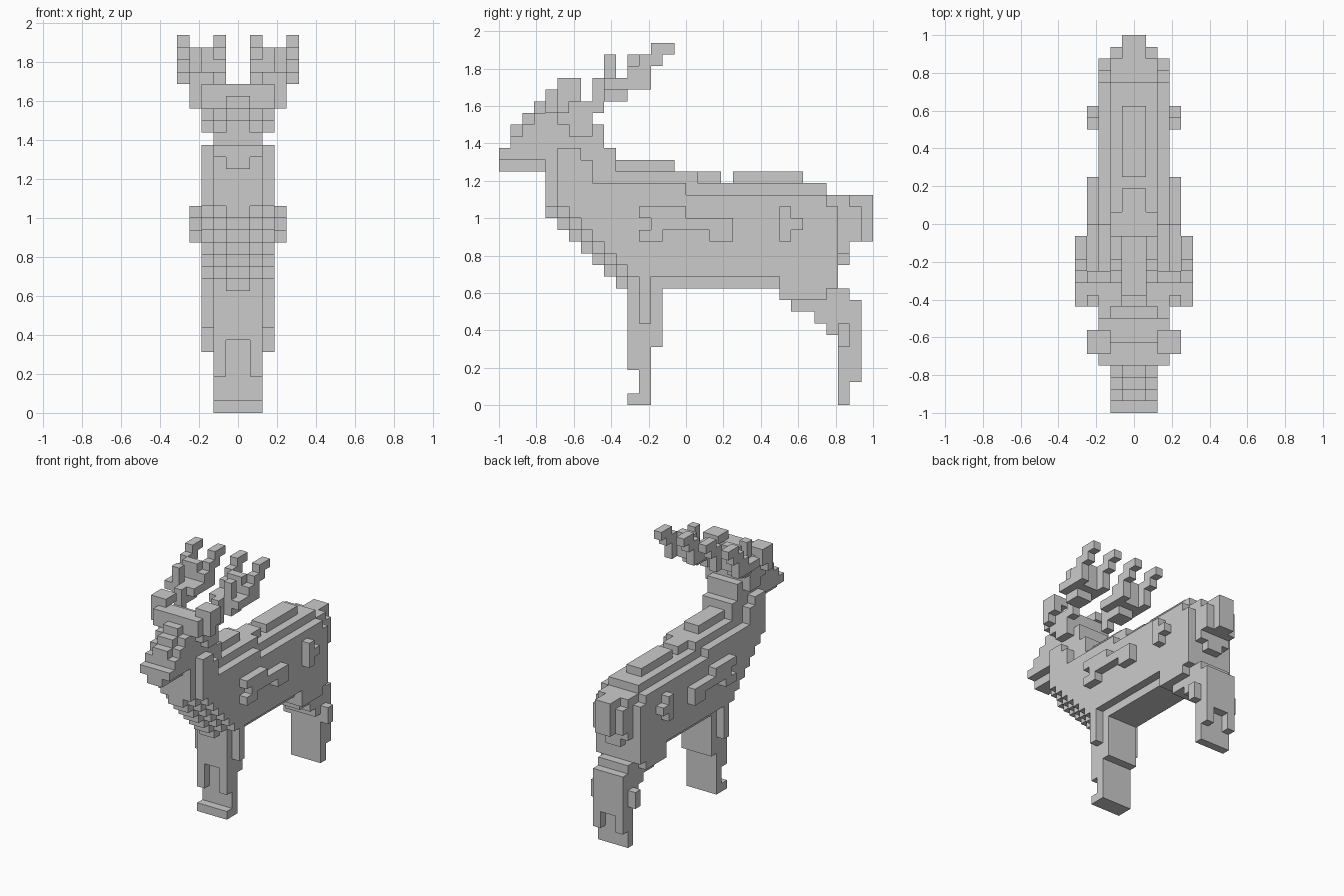
import bpy
import bmesh

cube = bpy.data.objects.get("Cube")
if cube:
    bpy.data.objects.remove(cube, do_unlink=True)

U = 2 / 32  # edge of one block
owner = {}  # grid cell -> part name

grey = bpy.data.materials.new("stone grey")
grey.use_nodes = True
grey.diffuse_color = (0.6, 0.6, 0.6, 1)
grey.node_tree.nodes["Principled BSDF"].inputs["Base Color"].default_value = grey.diffuse_color


def block(part, outer, y0, y1, z0, z1, inner=0):
    """Fill cells between inner and outer on both sides of the middle."""
    for x in range(inner, outer):
        for y in range(y0, y1):
            for z in range(z0, z1):
                owner.setdefault((x, y, z), part)
                owner.setdefault((-x - 1, y, z), part)


# Torso: three layers, each with a sloping chest, the wider ones cut back further
for y in range(-12, 12):
    for half in (1, 2):
        block("torso", half, y, y + 1, max(10, 3 + half - y), 20 if y < 1 else 19)
    if y > -12:
        top = max(19 if y < 0 else 18, min(22, 3 - 2 * y))
        block("torso", 3, y, y + 1, max(11, 6 - y), top)
block("torso", 3, 12, 13, 10, 17)
block("torso", 2, 12, 14, 13, 18)

# Ridge along the back
block("back_ridge", 2, -8, -6, 20, 22)
block("back_ridge", 1, -6, -1, 20, 21)
block("back_ridge", 1, 1, 3, 19, 20)
block("back_ridge", 1, 4, 10, 19, 20)

# Neck and head, with the forehead climbing in steps
block("neck", 2, -12, -8, 20, 26)
block("neck", 2, -8, -7, 22, 24)
block("head", 1, -16, -15, 20, 22)
block("head", 2, -16, -12, 21, 22)
for i in range(4):
    block("head", 1, i - 15, i - 14, 20, 24 + i)
    block("head", 2, i - 15, i - 14, 21, 23 + i)
    block("head", 3, i - 12, i - 11, max(23, 25 - i), 27 - i // 2)

# Ears
for i in range(2):
    block("ears", 4, i - 11, i - 10, 25 + i, 28, inner=3)
block("ears", 3, -11, -9, 27, 28, inner=2)

# Antlers: a stem, then two branches that step up and back to tall tips
block("antlers", 3, -8, -7, 25, 28, inner=2)
block("antlers", 4, -7, -5, 26, 28, inner=2)
for x in (1, 4):
    for i in range(4):
        block("antlers", x + 1, i - 6, i - 4, 27 + i, 28 + i, inner=x)
    block("antlers", x + 1, -7, -3, 27, 28, inner=x)
    block("antlers", x + 1, -3, -1, 30, 31, inner=x)
block("antlers", 4, -5, -4, 27, 30, inner=2)
block("antlers", 4, -7, -6, 28, 30, inner=3)

# Raised patches on the flanks
block("side_patches", 4, -4, 0, 16, 17, inner=3)
block("side_patches", 4, -3, 4, 15, 16, inner=3)
for y in (-4, 2):
    block("side_patches", 4, y, y + 2, 14, 15, inner=3)
block("side_patches", 4, 8, 9, 14, 17, inner=3)
block("side_patches", 4, 9, 10, 15, 16, inner=3)

# Tail
block("tail", 1, 14, 16, 14, 18)
block("tail", 2, 13, 15, 14, 17)
block("tail", 1, 13, 14, 12, 14)

# Front leg with a grooved shin and a side plate
block("front_leg", 2, -5, -3, 0, 1)
block("front_leg", 2, -4, -3, 1, 10)
block("front_leg", 2, -5, -4, 3, 10, inner=1)
block("front_leg", 1, -5, -4, 6, 10)
block("front_leg", 2, -3, -2, 5, 10)
block("front_leg", 3, -4, -3, 7, 11, inner=2)

# Hind leg below a stepped thigh
block("hind_leg", 3, 8, 12, 9, 11)
for y, low in zip(range(8, 13), (9, 8, 8, 7, 6)):
    block("hind_leg", 2, y, y + 1, low, 10)
block("hind_leg", 2, 13, 14, 0, 10)
block("hind_leg", 2, 14, 15, 4, 9)
block("hind_leg", 2, 14, 15, 2, 4, inner=1)
block("hind_leg", 3, 13, 14, 5, 7, inner=2)


def add_skin(bm, cell):
    """Add the sides of a cell that no other cell touches."""
    for axis in range(3):
        for side in (0, 1):
            beyond = list(cell)
            beyond[axis] += 2 * side - 1
            if tuple(beyond) in owner:
                continue
            ring = []
            for da, db in ((0, 0), (1, 0), (1, 1), (0, 1)):
                p = list(cell)
                p[axis] += side
                p[(axis + 1) % 3] += da
                p[(axis + 2) % 3] += db
                ring.append(bm.verts.new([c * U for c in p]))
            bm.faces.new(ring if side else ring[::-1])


# One joined, flat-faced skin for each part
for part in dict.fromkeys(owner.values()):
    bm = bmesh.new()
    for cell, name in owner.items():
        if name == part:
            add_skin(bm, cell)
    bmesh.ops.remove_doubles(bm, verts=bm.verts, dist=0.001)
    bmesh.ops.dissolve_limit(bm, angle_limit=0.01, verts=bm.verts, edges=bm.edges)
    mesh = bpy.data.meshes.new(part)
    bm.to_mesh(mesh)
    bm.free()
    mesh.materials.append(grey)
    bpy.context.collection.objects.link(bpy.data.objects.new(part, mesh))
